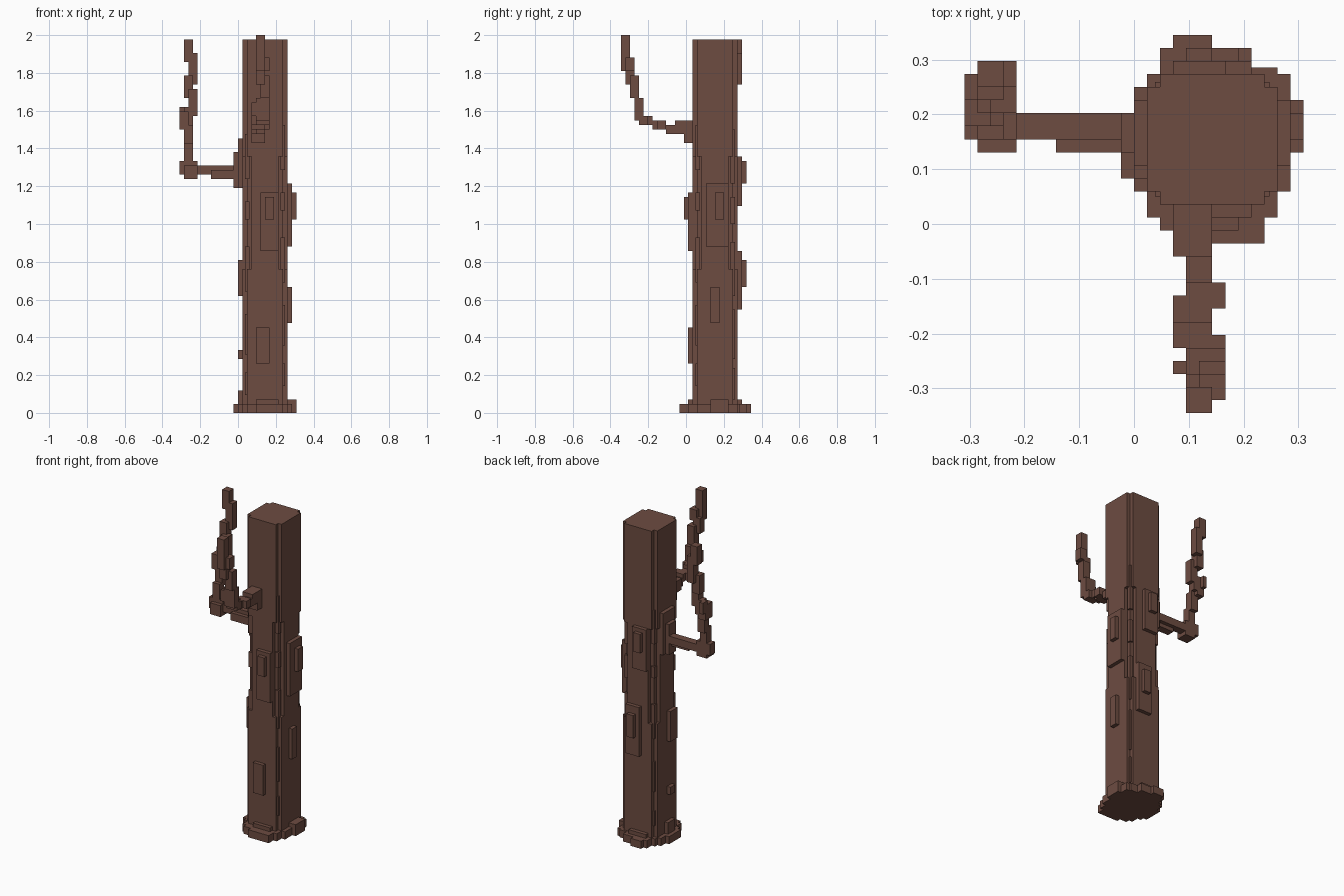
import bpy, bmesh
from mathutils import Vector

if "Cube" in bpy.data.objects:
    bpy.data.objects.remove(bpy.data.objects["Cube"], do_unlink=True)

V = 2 / 84  # size of one grid cell


def pos(x, y, z):
    """Grid cell coordinates to units; y = 0 is the trunk's front."""
    return Vector((x * V, (y + 1.5) * V, z * V))


bark = bpy.data.materials.new("brown_bark")
bark.use_nodes = True
colour = (0.153, 0.072, 0.053, 1)
bark.diffuse_color = colour
bark.node_tree.nodes["Principled BSDF"].inputs["Base Color"].default_value = colour


def finish(name, bm):
    bmesh.ops.recalc_face_normals(bm, faces=bm.faces)
    mesh = bpy.data.meshes.new(name)
    bm.to_mesh(mesh)
    bm.free()
    mesh.materials.append(bark)
    obj = bpy.data.objects.new(name, mesh)
    bpy.context.collection.objects.link(obj)


def blocks(name, boxes):
    """One object from boxes given as x0, x1, y0, y1, z0, z1."""
    bm = bmesh.new()
    for x0, x1, y0, y1, z0, z1 in boxes:
        a, b = pos(x0, y0, z0), pos(x1, y1, z1)
        for v in bmesh.ops.create_cube(bm, size=1)["verts"]:
            v.co = Vector([(a[i] + b[i]) / 2 + v.co[i] * (b[i] - a[i]) for i in range(3)])
    finish(name, bm)


def stepped_outline(steps):
    """Square trunk outline with stair-stepped corners."""
    corner = [(0, steps)]
    for s in range(steps):
        corner += [(s + 1, steps - s), (s + 1, steps - s - 1)]
    low_right = [(10 - x, y) for x, y in reversed(corner)]
    half = corner + low_right
    return [(x + 1, y) for x, y in half + [(10 - x, 10 - y) for x, y in half]]


# Trunk: stacked sections with differently notched corners
bm = bmesh.new()
for z0, z1, steps in ((0, 20, 1), (20, 32, 1), (32, 57, 2), (57, 83, 1)):
    face = bm.faces.new([bm.verts.new(pos(x, y, z0)) for x, y in stepped_outline(steps)])
    ext = bmesh.ops.extrude_face_region(bm, geom=[face], use_keep_orig=True)
    top = [g for g in ext["geom"] if isinstance(g, bmesh.types.BMVert)]
    bmesh.ops.translate(bm, verts=top, vec=(0, 0, (z1 - z0) * V))
finish("trunk", bm)

# Stepped roots around the foot
blocks("roots", [
    (0, 12, 1, 9, 0, 2), (-1, 1, 2, 7, 0, 2), (0, 1, 3, 6, 2, 5),
    (11, 12, 1, 10, 0, 2), (11, 13, 4, 8, 0, 3), (1, 2, -1, 2, 0, 2),
    (2, 10, -2, 0, 0, 2), (4, 10, -3, -2, 0, 2), (4, 9, -1, 0, 2, 3),
    (10, 11, -1, 1, 0, 2), (2, 9, 10, 12, 0, 2), (3, 6, 12, 13, 0, 2),
    (3, 8, 10, 11, 2, 3), (9, 11, 9, 10.5, 0, 2), (1, 2, 9, 10, 0, 2),
])

# Raised bark plates, each with an optional smaller plate on top
blocks("front_bark_plates", [
    (5, 9, -1, 0, 36, 49), (6, 8, -2, -1, 43, 48), (4, 7, -1, 0, 11, 19)])
blocks("left_bark_plates", [
    (11, 12, 3, 8, 37, 51), (12, 13, 5, 7, 43, 49), (11, 12, 4, 6, 20, 28)])
blocks("back_bark_plates", [
    (5, 9, 10, 11, 23, 36), (6, 8, 11, 12, 28, 34),
    (3, 7, 10, 11, 46, 57), (4, 6, 11, 12, 51, 56)])
blocks("right_bark_plates", [
    (0, 1, 2, 5, 26, 34), (0, 1, 3, 5, 12, 14),
    (0, 1, 3, 8, 50, 61), (-1, 0, 4, 7, 50, 58)])

# Low ridges filling parts of the notched corners
ridges = []
for z0, z1 in ((4, 9), (13, 22), (27, 37), (43, 47), (52, 62)):
    ridges += [(1.6, 2.6, 0.6, 1.6, z0, z1), (9.4, 10.4, 0.6, 1.6, z0 + 2, z1 + 2),
               (9.4, 10.4, 8.4, 9.4, z0 - 1, z1 + 1), (1.6, 2.6, 8.4, 9.4, z0 + 1, z1)]
blocks("corner_ridges", ridges)

# Front branch: runs forward, then climbs to its tip
blocks("front_branch", [
    (3, 6, -2, 0, 60, 65), (3, 6, -4, -2, 62, 65), (4, 6, -6, -4, 62, 64),
    (4, 7, -8, -6, 63, 65), (3, 6, -9, -7, 63, 65), (3, 6, -11, -9, 64, 66),
    (4, 7, -12, -10, 64, 66), (4, 7, -13, -11, 65, 70), (3, 5, -13, -12, 66, 69),
    (5, 7, -14, -12, 70, 75), (4, 6, -15, -13, 73, 77), (5, 7, -15, -13, 76, 79),
    (4, 6, -16, -14, 76, 84),
])

# Right branch: runs sideways, then climbs and drifts backward
blocks("right_branch", [
    (-1, 1, 4, 7, 52, 56), (-9, 0, 5, 7, 53, 55), (-6, -1, 4, 6, 52, 54),
    (-12, -9, 4, 7, 52, 55), (-13, -9, 5, 7, 53, 56), (-12, -10, 5, 7, 56, 60),
    (-12, -10, 6, 8, 59, 64), (-13, -11, 6, 9, 63, 67), (-13, -12, 8, 10, 65, 68),
    (-12, -10, 7, 9, 64, 68), (-11, -9, 7, 9, 66, 72), (-12, -10, 8, 10, 70, 75),
    (-11, -9, 9, 11, 73, 80), (-12, -10, 9, 11, 78, 83),
])
